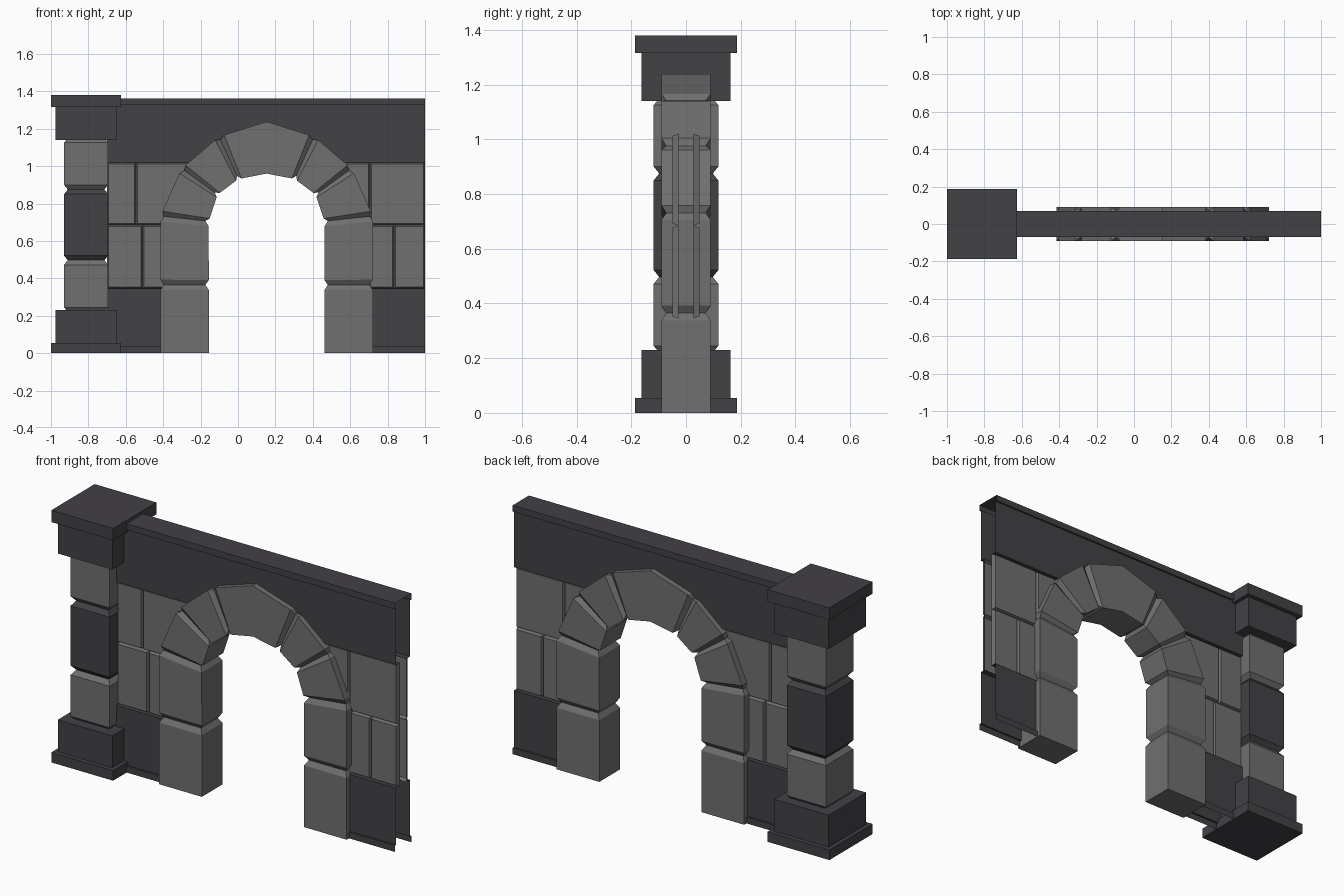
import bpy, bmesh
from mathutils import Vector

if "Cube" in bpy.data.objects:
    bpy.data.objects.remove(bpy.data.objects["Cube"])


def material(name, rgb):
    m = bpy.data.materials.new(name)
    m.diffuse_color = (*rgb, 1)
    m.use_nodes = True
    m.node_tree.nodes["Principled BSDF"].inputs["Base Color"].default_value = m.diffuse_color
    return m


STONE = material("grey_stone", (0.16, 0.16, 0.16))
DARK = material("dark_stone", (0.055, 0.052, 0.06))


def make(name, verts, faces, mat):
    me = bpy.data.meshes.new(name)
    me.from_pydata([tuple(v) for v in verts], [], faces)
    bm = bmesh.new()
    bm.from_mesh(me)
    bmesh.ops.recalc_face_normals(bm, faces=bm.faces)
    bm.to_mesh(me)
    bm.free()
    me.materials.append(mat)
    ob = bpy.data.objects.new(name, me)
    bpy.context.collection.objects.link(ob)
    return ob


def loft(name, rings, mat, caps=(True, True)):
    """Skin a list of four-cornered rings, with optional end caps."""
    verts = [p for r in rings for p in r]
    faces = []
    for k in range(len(rings) - 1):
        for i in range(4):
            j = (i + 1) % 4
            faces.append((4*k + i, 4*k + j, 4*k + 4 + j, 4*k + 4 + i))
    if caps[0]:
        faces.append((3, 2, 1, 0))
    if caps[1]:
        n = 4 * (len(rings) - 1)
        faces.append((n, n + 1, n + 2, n + 3))
    return make(name, verts, faces, mat)


def square(cx, h, hy, z):
    return [(cx - h, -hy, z), (cx + h, -hy, z), (cx + h, hy, z), (cx - h, hy, z)]


def strip(name, profile, x0, x1, mat):
    """Extrude an open (y, z) profile along x."""
    verts = [(x, y, z) for y, z in profile for x in (x0, x1)]
    faces = [(2*i, 2*i + 1, 2*i + 3, 2*i + 2) for i in range(len(profile) - 1)]
    return make(name, verts, faces, mat)


# Pillar: stacked plinth, base, shaft stones, capital and cap slab
PX = -0.812
for name, h, hy, z0, z1 in [("pillar_plinth", 0.187, 0.187, 0, 0.055),
                            ("pillar_base", 0.165, 0.163, 0.055, 0.23),
                            ("pillar_capital", 0.165, 0.163, 1.14, 1.315),
                            ("pillar_cap", 0.187, 0.187, 1.315, 1.38)]:
    loft(name, [square(PX, h, hy, z0), square(PX, h, hy, z1)], DARK)
for i, (z0, z1, mat) in enumerate([(0.22, 0.497, STONE), (0.497, 0.875, DARK),
                                   (0.875, 1.15, STONE)]):
    rings = [square(PX, h, h, z) for h, z in
             [(0.098, z0), (0.118, z0 + 0.025), (0.118, z1 - 0.025), (0.098, z1)]]
    loft(f"pillar_shaft_stone_{i + 1}", rings, mat)

# Arch stones: each runs through (inner, outer) stations with bevelled joints
AX, AY = 0.153, 0.09


def station(inner, outer, inset=0.0):
    a, b = Vector(inner), Vector(outer)
    d = (b - a).normalized() * inset
    a, b, y = a + d, b - d, AY - inset
    return [(a.x, -y, a.y), (b.x, -y, b.y), (b.x, y, b.y), (a.x, y, a.y)]


def toward(p, q, dist=0.028):
    t = dist / (Vector(q[1]) - Vector(p[1])).length
    return [tuple(Vector(u).lerp(Vector(v), t)) for u, v in zip(p, q)]


def arch_stone(name, pts, bevel_start=True):
    rings = []
    if bevel_start:
        rings += [station(*pts[0], 0.018), station(*toward(pts[0], pts[1]))]
    else:
        rings.append(station(*pts[0]))
    rings += [station(*p) for p in pts[1:-1]]
    rings += [station(*toward(pts[-1], pts[-2])), station(*pts[-1], 0.018)]
    loft(name, rings, STONE)


def side(pts, s):
    return [[(AX + s * x, z) for x, z in p] for p in pts]


# Offsets from the arch centre line: (inner, outer)
foot = ((0.309, 0), (0.568, 0))
knee = ((0.309, 0.365), (0.568, 0.365))
spring = ((0.31, 0.705), (0.568, 0.733))
haunch = ((0.262, 0.848), (0.455, 0.987))
key = ((0.151, 0.931), (0.254, 1.158))
crown = ((0, 0.96), (0, 1.238))
for s, lr in [(-1, "left"), (1, "right")]:
    arch_stone(f"arch_leg_lower_{lr}", side([foot, knee], s), False)
    arch_stone(f"arch_leg_upper_{lr}", side([knee, spring], s))
    arch_stone(f"arch_springer_{lr}", side([spring, haunch], s))
    arch_stone(f"arch_haunch_{lr}", side([haunch, key], s))
arch_stone("arch_keystone", [*side([key], -1), *side([crown], 1), *side([key], 1)])

# Wall top band: hollow shell with a small lip, open at the right end
half = [(0.028, 1.02), (0.06, 1.02), (0.06, 1.328), (0.07, 1.328), (0.07, 1.362)]
strip("wall_top_band", [(-y, z) for y, z in half] + half[::-1], -0.7, 1.0, DARK)

# Wall base bands and thin bevelled facing stones, front and back
base = [(0.07, 0), (0.07, 0.035), (0.06, 0.035), (0.06, 0.345), (0.028, 0.345)]
rows = [(0.345, 0.685, [(-0.7, -0.51), (-0.51, -0.39), (0.7, 0.835), (0.835, 1.0)]),
        (0.685, 1.02, [(-0.7, -0.545), (-0.545, -0.24), (0.53, 0.705), (0.705, 1.0)])]
for s, fb in [(-1, "front"), (1, "back")]:
    prof = [(s * y, z) for y, z in base]
    strip(f"wall_base_left_{fb}", prof, -0.7, -0.39, DARK)
    strip(f"wall_base_right_{fb}", prof, 0.7, 1.0, DARK)
    n = 0
    for z0, z1, spans in rows:
        for x0, x1 in spans:
            n += 1
            rings = [[(x0 + e, s * y, z0 + e), (x1 - e, s * y, z0 + e),
                      (x1 - e, s * y, z1 - e), (x0 + e, s * y, z1 - e)]
                     for e, y in [(0, 0.028), (0.008, 0.05)]]
            loft(f"wall_stone_{fb}_{n}", rings, STONE, caps=(False, True))
